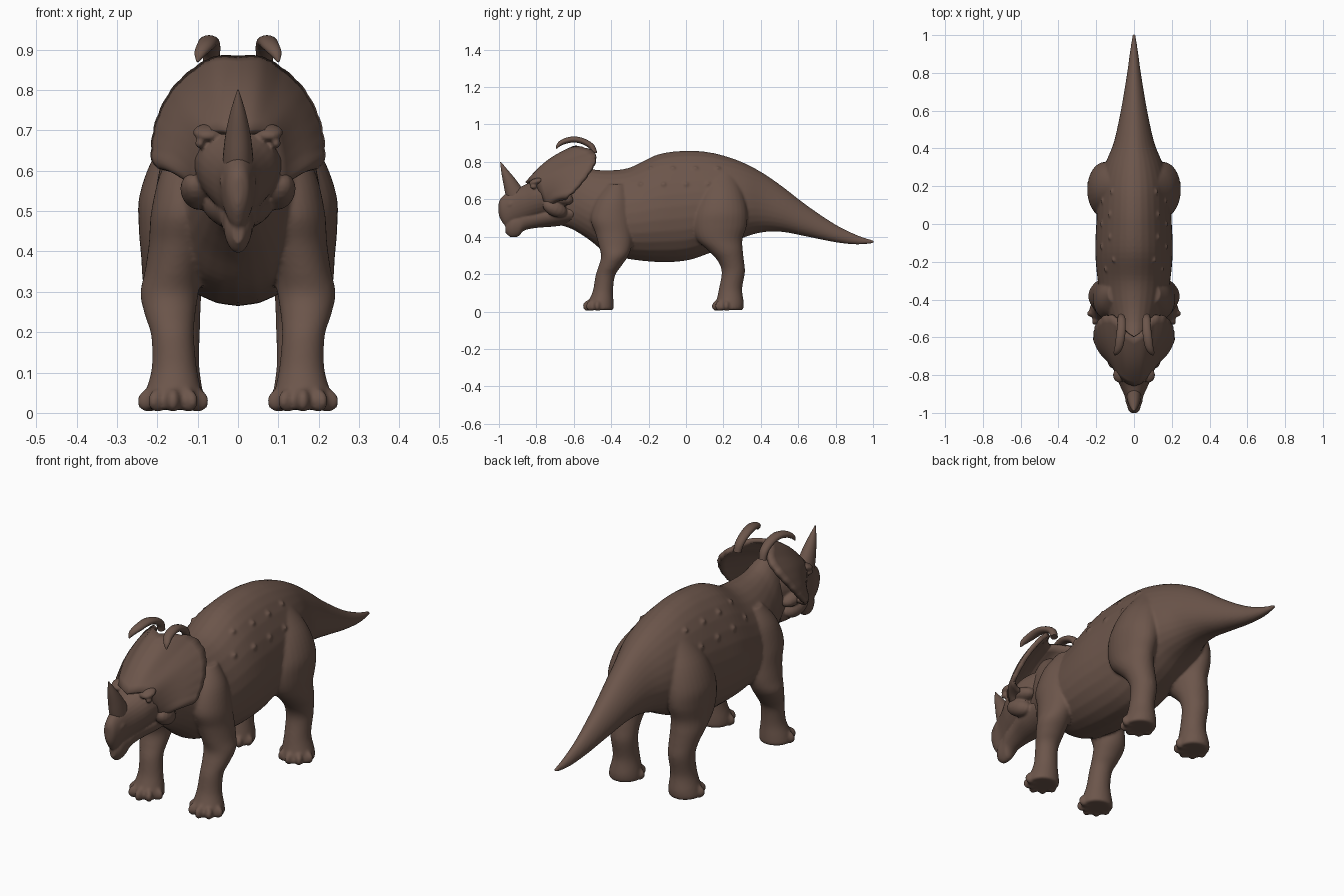
import bpy, bmesh, math
from mathutils import Vector, Matrix

old = bpy.data.objects.get("Cube")
if old:
    bpy.data.objects.remove(old, do_unlink=True)

hide = bpy.data.materials.new("brown_hide")
hide.use_nodes = True
colour = (0.15, 0.092, 0.07, 1)
hide.diffuse_color = colour
hide.node_tree.nodes["Principled BSDF"].inputs["Base Color"].default_value = colour

X, Y, Z = Vector((1, 0, 0)), Vector((0, 1, 0)), Vector((0, 0, 1))


def spline(keys, steps):
    """Smooth curve through tuples of any length."""
    out = []
    last = len(keys) - 1
    for i in range(last):
        p = [keys[min(max(i + j, 0), last)] for j in (-1, 0, 1, 2)]
        for s in range(steps):
            t = s / steps
            out.append([b + 0.5 * t * (c - a + t * (2 * a - 5 * b + 4 * c - d + t * (3 * (b - c) + d - a)))
                        for a, b, c, d in zip(*p)])
    return out + [list(keys[-1])]


def finish(name, bm, mirror=False):
    if mirror:
        twin = bmesh.ops.duplicate(bm, geom=bm.verts[:] + bm.edges[:] + bm.faces[:])["geom"]
        for v in twin:
            if isinstance(v, bmesh.types.BMVert):
                v.co.x *= -1
        bmesh.ops.remove_doubles(bm, verts=bm.verts[:], dist=1e-5)
    bmesh.ops.recalc_face_normals(bm, faces=bm.faces[:])
    mesh = bpy.data.meshes.new(name)
    bm.to_mesh(mesh)
    bm.free()
    mesh.materials.append(hide)
    ob = bpy.data.objects.new(name, mesh)
    bpy.context.scene.collection.objects.link(ob)
    bpy.ops.object.select_all(action="DESELECT")
    bpy.context.view_layer.objects.active = ob
    ob.select_set(True)
    bpy.ops.object.shade_smooth_by_angle(angle=math.radians(50))
    return ob


def tube(name, keys, side=None, taper=0.0, mirror=False, n=28, steps=5):
    """Loft of ovals: keys are (x, y, z, radius along x, other radius)."""
    rows = spline(keys, steps)
    bm = bmesh.new()
    rings = []
    for i, (x, y, z, ra, rb) in enumerate(rows):
        v = side
        if v is None:
            ahead, behind = rows[min(i + 1, len(rows) - 1)], rows[max(i - 1, 0)]
            v = (Vector(ahead[:3]) - Vector(behind[:3])).cross(X).normalized()
        ring = []
        for k in range(n):
            a = math.tau * k / n
            off = X * (math.cos(a) * max(ra, 0.001) * (1 + taper * math.sin(a)))
            ring.append(bm.verts.new(Vector((x, y, z)) + off + v * (math.sin(a) * max(rb, 0.001))))
        rings.append(ring)
    for r, q in zip(rings, rings[1:]):
        for k in range(n):
            bm.faces.new((r[k], r[(k + 1) % n], q[(k + 1) % n], q[k]))
    bm.faces.new(rings[0])
    bm.faces.new(rings[-1])
    return finish(name, bm, mirror)


def outline(name, rows, taper):
    """Loft along y from (y, top, bottom, half width)."""
    return tube(name, [(0, y, (t + b) / 2, w, (t - b) / 2) for y, t, b, w in rows], Z, taper)


def lumps(name, items):
    """Mirrored ellipsoids: (centre, radii, tilt about x, turn about z)."""
    bm = bmesh.new()
    for centre, radii, tilt, turn in items:
        m = (Matrix.Translation(centre) @ Matrix.Rotation(turn, 4, "Z")
             @ Matrix.Rotation(tilt, 4, "X") @ Matrix.Diagonal((*radii, 1)))
        bmesh.ops.create_uvsphere(bm, u_segments=16, v_segments=10, radius=1, matrix=m)
    return finish(name, bm, True)


def blend(name, parts, voxel, rounds):
    """Join parts and fuse them into one smooth skin."""
    bpy.ops.object.select_all(action="DESELECT")
    for p in parts:
        p.select_set(True)
    bpy.context.view_layer.objects.active = parts[0]
    bpy.ops.object.join()
    parts[0].name = name
    skin = parts[0].modifiers.new("skin", "REMESH")
    skin.mode = "VOXEL"
    skin.voxel_size = voxel
    skin.use_smooth_shade = True
    relax = parts[0].modifiers.new("relax", "SMOOTH")
    relax.factor = .5
    relax.iterations = rounds


# Neck, trunk and tail
body = outline("trunk", [
    (-.72, .70, .47, .06), (-.62, .80, .445, .09), (-.52, .765, .385, .125),
    (-.42, .755, .31, .165), (-.30, .77, .28, .19), (-.15, .84, .265, .203),
    (0, .86, .272, .198), (.12, .852, .31, .19), (.22, .828, .35, .18),
    (.32, .79, .40, .15), (.42, .735, .425, .11), (.52, .665, .425, .085),
    (.65, .565, .40, .06), (.8, .465, .37, .036), (.92, .407, .358, .02),
    (1.007, .38, .366, .007)], -.16)

# Low scales along the flanks, set on the hide
scales = []
for row, height in enumerate((.68, .765)):
    for k in range(4):
        spot = body.ray_cast(Vector((1, -.24 + .12 * k + .05 * row, height)), -X)[1]
        scales.append((spot, (.011, .014, .012), 0, 0))
skin_parts = [body, lumps("scales", scales)]

# Legs
skin_parts.append(tube("front_legs", [
    (.09, -.37, .68, .05, .05), (.115, -.39, .60, .075, .09), (.132, -.40, .50, .083, .11),
    (.145, -.385, .42, .076, .10), (.16, -.378, .35, .071, .088), (.17, -.382, .295, .072, .072),
    (.168, -.408, .24, .062, .06), (.162, -.432, .19, .053, .052), (.158, -.444, .11, .056, .054),
    (.16, -.455, .05, .07, .068), (.162, -.458, .02, .074, .072), (.162, -.458, .008, .07, .068)],
    Y, mirror=True))
skin_parts.append(tube("hind_legs", [
    (.08, .19, .74, .05, .07), (.118, .19, .64, .088, .115), (.148, .185, .54, .096, .142),
    (.157, .18, .46, .089, .145), (.16, .18, .385, .08, .122), (.162, .212, .325, .074, .092),
    (.158, .24, .27, .066, .07), (.154, .253, .21, .06, .062), (.154, .238, .12, .058, .062),
    (.158, .235, .05, .071, .074), (.16, .23, .02, .075, .078), (.16, .23, .008, .071, .074)],
    Y, mirror=True))

# Toes fanned around the front of each foot
for name, cy in (("front_toes", -.458), ("hind_toes", .232)):
    toes = []
    for step in range(5):
        a = math.radians(-168 + 39 * step)
        toes.append(((.161 + .058 * math.cos(a), cy + .062 * math.sin(a), .032),
                     (.019, .034, .029), .5, a + math.pi / 2))
    skin_parts.append(lumps(name, toes))
blend("body_and_legs", skin_parts, .007, 5)

# Skull with hooked beak, lower jaw, brows, eyes and cheeks
head_parts = [outline("skull", [
    (-1.002, .58, .52, .008), (-.99, .605, .49, .026), (-.96, .632, .455, .037),
    (-.91, .657, .47, .05), (-.86, .678, .48, .072), (-.81, .705, .49, .095),
    (-.75, .72, .50, .11), (-.68, .74, .50, .115), (-.60, .74, .52, .09)], .14)]
head_parts.append(outline("lower_jaw", [
    (-.965, .47, .42, .014), (-.935, .51, .397, .032), (-.895, .53, .403, .038),
    (-.865, .54, .433, .046), (-.8, .55, .447, .06), (-.7, .57, .455, .088), (-.6, .58, .47, .09)], .1))
head_parts.append(lumps("brows", [((.075, -.80, .695), (.037, .042, .018), .3, 0)]))
head_parts.append(lumps("eyes", [((.094, -.815, .668), (.012, .018, .013), 0, 0)]))
head_parts.append(lumps("cheeks", [((.1, -.70, .55), (.042, .07, .042), -.4, .2),
                                   ((.1, -.67, .605), (.045, .07, .035), -.2, 0)]))
head_parts.append(lumps("nostrils", [((.034, -.93, .575), (.012, .03, .02), .5, 0)]))
blend("head", head_parts, .005, 4)

# Nose horn
tube("nose_horn", [
    (0, -.90, .60, .04, .055), (0, -.92, .64, .037, .048), (0, -.942, .69, .031, .036),
    (0, -.968, .745, .019, .02), (0, -.992, .80, .002, .002)])

# Frill: a bowed sheet from the brow to a finely scalloped rim
brow = spline([(0, -.85, .685), (.03, -.84, .695), (.06, -.82, .695), (.08, -.80, .68),
               (.09, -.78, .64), (.095, -.76, .60), (.095, -.74, .57), (.09, -.72, .55)], 6)
rim = spline([(0, -.60, .875), (.05, -.565, .875), (.10, -.495, .848), (.152, -.488, .80),
              (.188, -.525, .735), (.203, -.575, .67), (.198, -.625, .618), (.14, -.65, .605)], 6)
bm = bmesh.new()
grid = []
for i, (a, b) in enumerate(zip(brow, rim)):
    a, b = Vector(a), Vector(b)
    b += (b - a).normalized() * 0.005 * abs(math.sin(i * math.pi / 4)) * (i > 6)
    swell = Vector((b.x * 2.5, -.4, .5)).normalized() * .022
    if i == 0:
        swell.x = 0
    grid.append([bm.verts.new(a.lerp(b, t / 9) + swell * math.sin(math.pi * t / 9)) for t in range(10)])
for p, q in zip(grid, grid[1:]):
    for t in range(9):
        bm.faces.new((p[t], p[t + 1], q[t + 1], q[t]))
frill = finish("frill", bm, True)
shell = frill.modifiers.new("thickness", "SOLIDIFY")
shell.thickness = .022
shell.offset = 0

# Horns curling forward over the frill
tube("frill_horns", [
    (.068, -.49, .845, .018, .016), (.066, -.505, .882, .021, .016), (.067, -.55, .91, .023, .016),
    (.072, -.60, .92, .024, .016), (.08, -.65, .91, .022, .015), (.092, -.68, .892, .016, .011),
    (.1, -.693, .87, .003, .003)], mirror=True, n=16)
